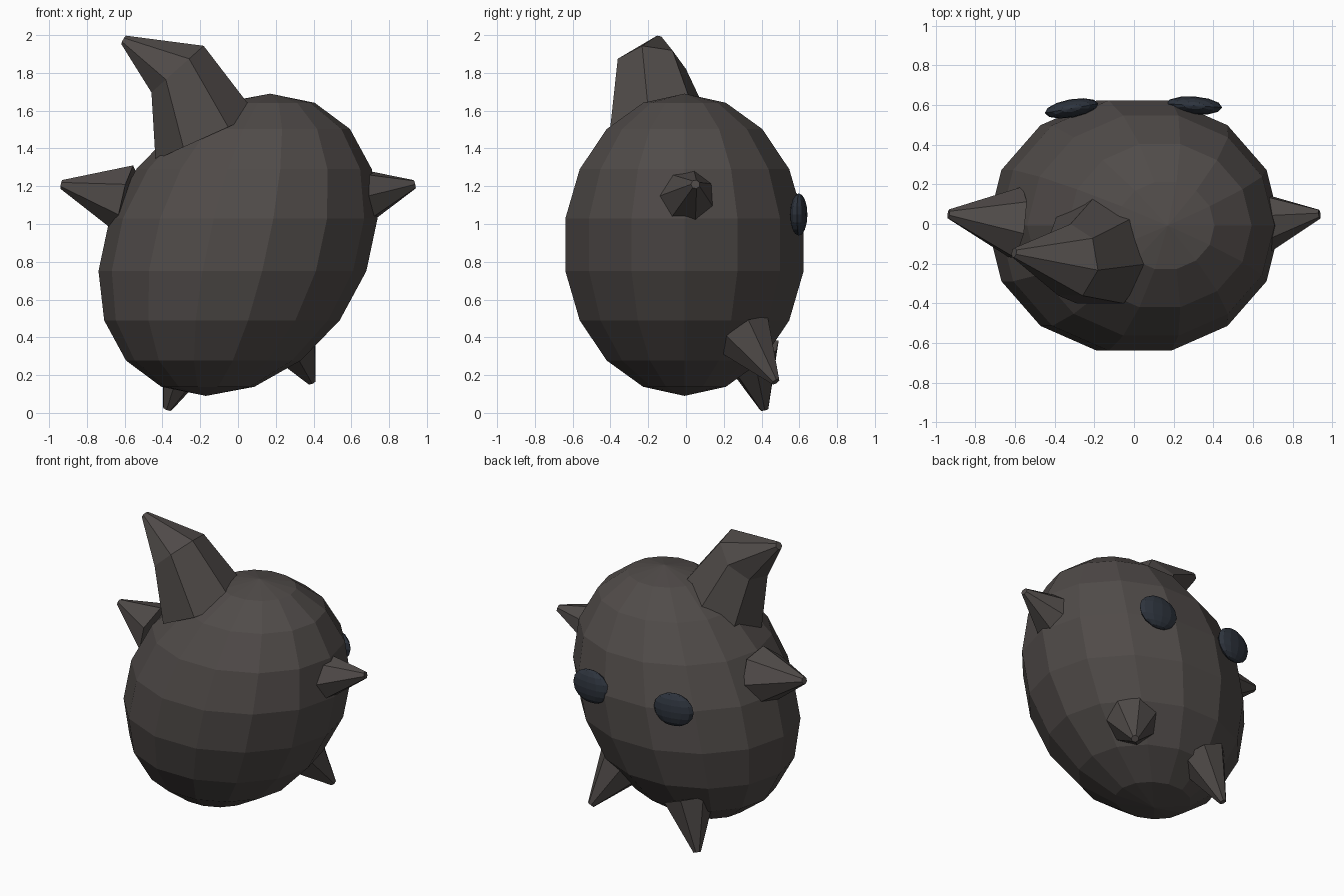
import bpy, bmesh, math
from mathutils import Vector

if "Cube" in bpy.data.objects:
    bpy.data.objects.remove(bpy.data.objects["Cube"])


def material(name, rgb):
    m = bpy.data.materials.new(name)
    m.diffuse_color = (*rgb, 1)
    m.use_nodes = True
    m.node_tree.nodes["Principled BSDF"].inputs["Base Color"].default_value = m.diffuse_color
    return m


skin = material("dark_brown", (0.08, 0.07, 0.066))
eye_mat = material("dark_blue", (0.027, 0.034, 0.047))


def ring(c, u, v, n, phase=0.0):
    angles = [phase + math.tau * i / n for i in range(n)]
    return [c + u * math.cos(a) + v * math.sin(a) for a in angles]


def loft(name, rings, mat):
    bm = bmesh.new()
    rows = [[bm.verts.new(p) for p in r] for r in rings]
    n = len(rows[0])
    for a, b in zip(rows, rows[1:]):
        for i in range(n):
            j = (i + 1) % n
            bm.faces.new((a[i], a[j], b[j], b[i]))
    bm.faces.new(rows[0][::-1])
    bm.faces.new(rows[-1])
    bmesh.ops.remove_doubles(bm, verts=bm.verts, dist=0.0005)
    bmesh.ops.recalc_face_normals(bm, faces=bm.faces)
    me = bpy.data.meshes.new(name)
    bm.to_mesh(me)
    bm.free()
    me.materials.append(mat)
    ob = bpy.data.objects.new(name, me)
    bpy.context.collection.objects.link(ob)
    return ob


def ball(name, centre, radii, n, bands, mat, shear=0.0, turn=0.0):
    rx, ry, rz = radii
    u = Vector((math.cos(turn), math.sin(turn), 0)) * rx
    v = Vector((-math.sin(turn), math.cos(turn), 0)) * ry
    rings = []
    for k in range(bands + 1):
        t = math.pi * k / bands
        s = max(math.sin(t), 1e-5)
        h = -rz * math.cos(t)
        rings.append(ring(Vector(centre) + Vector((shear * h, 0, h)), u * s, v * s, n))
    return loft(name, rings, mat)


def spike(name, sections):
    # each section: centre, axis direction, radius
    rings = []
    for c, d, r in sections:
        d = Vector(d).normalized()
        up = Vector((0, 0, 1))
        u = (up - d * up.dot(d)).normalized()
        rings.append(ring(Vector(c), u * r, d.cross(u) * r, 7, math.radians(-13)))
    return loft(name, rings, skin)


def straight_spike(name, base, tip, r):
    d = Vector(tip) - Vector(base)
    return spike(name, [(base, d, r), (tip, d, 0.024)])


# Leaning egg-shaped body
ball("body", (0, -0.008, 0.89), (0.72, 0.657, 0.80), 14, 9, skin, shear=0.2125)

# Bent horn on the head
spike("horn", [((-0.17, -0.13, 1.46), (-0.41, 0, 0.91), 0.30),
               ((-0.32, -0.19, 1.82), (-0.67, 0, 0.75), 0.19),
               ((-0.605, -0.145, 1.975), (-0.85, 0.15, 0.48), 0.026)])

# Arms
for side, label in ((-1, "left"), (1, "right")):
    straight_spike(label + "_arm", (side * 0.59, 0, 1.13), (side * 0.935, 0.05, 1.21), 0.19)

# Feet, set at the leaning angle
straight_spike("left_foot", (-0.26, 0.34, 0.33), (-0.375, 0.415, 0.02), 0.165)
straight_spike("right_foot", (0.27, 0.31, 0.41), (0.39, 0.475, 0.165), 0.165)

# Eyes on the +y side
ball("left_eye", (-0.315, 0.583, 1.05), (0.137, 0.046, 0.112), 12, 8, eye_mat, turn=math.radians(10))
ball("right_eye", (0.303, 0.597, 1.05), (0.142, 0.046, 0.112), 12, 8, eye_mat, turn=math.radians(-4))
